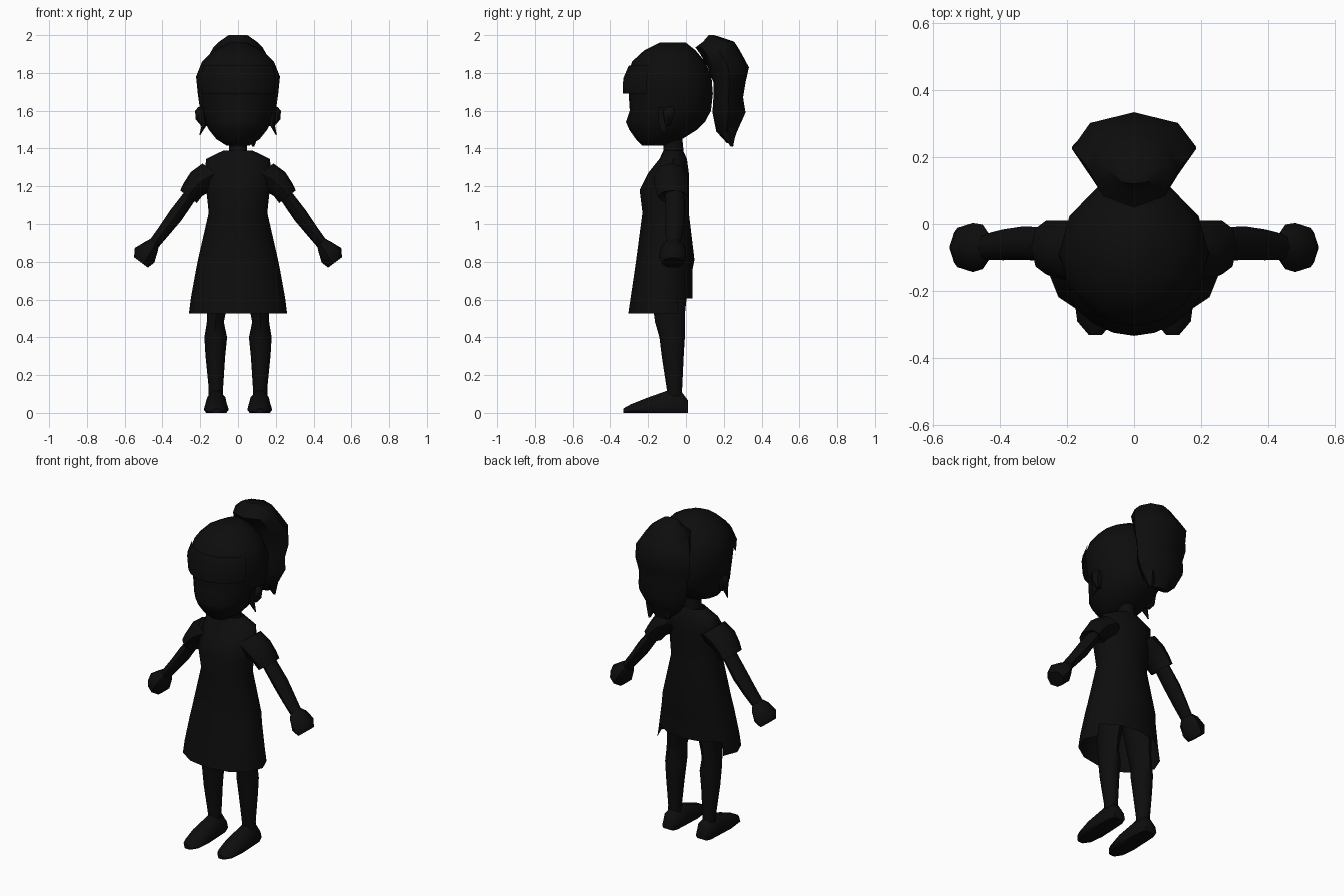
import bpy, bmesh, math
from mathutils import Vector

black = bpy.data.materials.new("black")
black.diffuse_color = (0.004, 0.004, 0.004, 1)


def loft(name, rings, n=12, caps=True, arc=None, drop=None, angle=50):
    """Skin elliptical rings (centre, U, V); arc limits the sweep in degrees."""
    bm = bmesh.new()
    cols = n + 1 if arc else n
    a0, a1 = arc or (0, 360)
    rows = []
    for c, u, v in rings:
        row = []
        for i in range(cols):
            a = math.radians(a0 + (a1 - a0) * i / n)
            p = Vector(c) + Vector(u) * math.cos(a) + Vector(v) * math.sin(a)
            p.z = max(p.z, 0)
            row.append(bm.verts.new(p))
        rows.append(row)
    for j in range(len(rows) - 1):
        for i in range(n):
            if drop and drop(j, i):
                continue
            k = (i + 1) % cols
            bm.faces.new((rows[j][i], rows[j][k], rows[j + 1][k], rows[j + 1][i]))
    if caps and not arc:
        bm.faces.new(rows[0][::-1])
        bm.faces.new(rows[-1])
    bmesh.ops.recalc_face_normals(bm, faces=bm.faces[:])
    me = bpy.data.meshes.new(name)
    bm.to_mesh(me)
    bm.free()
    ob = bpy.data.objects.new(name, me)
    bpy.context.collection.objects.link(ob)
    me.materials.append(black)
    bpy.ops.object.select_all(action='DESELECT')
    ob.select_set(True)
    bpy.context.view_layer.objects.active = ob
    bpy.ops.object.shade_smooth_by_angle(angle=math.radians(angle))
    return ob


def flat(z, rx, front, back, cx=0):
    """Horizontal ring from half width and front/back y."""
    return ((cx, (front + back) / 2, z), (rx, 0, 0), (0, (back - front) / 2, 0))


# Head, with a slightly protruding mouth
loft("head", [flat(*r) for r in (
    (1.415, .06, -.23, -.12), (1.45, .115, -.265, -.02), (1.5, .155, -.3, .06),
    (1.54, .175, -.317, .1), (1.6, .2, -.297, .132), (1.69, .213, -.303, .142),
    (1.78, .222, -.308, .135), (1.86, .19, -.285, .1), (1.92, .13, -.22, .05),
    (1.96, .05, -.14, .0))])
loft("neck", [flat(1.36, .05, -.12, -.01), flat(1.46, .045, -.12, -.02)], 8)

# Fringe shell over the forehead
loft("fringe", [flat(*r) for r in (
    (1.69, .21, -.333, .1), (1.77, .222, -.332, .1), (1.84, .2, -.302, .09))],
    8, arc=(205, 335))

# Ponytail with pointed ends
loft("ponytail", [flat(*r) for r in (
    (1.43, .05, .215, .25), (1.49, .115, .16, .27), (1.59, .165, .14, .315),
    (1.67, .165, .145, .302), (1.75, .185, .145, .315), (1.83, .185, .115, .333),
    (1.9, .15, .075, .295), (1.935, .13, .05, .275), (1.965, .1, .09, .255),
    (2.0, .05, .12, .15))], 8)
for i, (x, z) in enumerate(((.08, 1.41), (-.05, 1.44))):
    loft(f"ponytail_tip_{i}", [flat(z, .006, .235, .25, x),
                               flat(1.51, .05, .17, .27, x * .9)], 5)

# Dress with the back hem cut higher between the side panels
loft("dress", [flat(*r) for r in (
    (.525, .26, -.305, .045), (.605, .25, -.293, .035), (.76, .222, -.27, .035),
    (.81, .212, -.263, .045), (1.06, .155, -.23, .015), (1.18, .168, -.245, .017),
    (1.27, .178, -.2, .015), (1.345, .168, -.14, .005), (1.388, .08, -.12, -.015))],
    12, caps=False, drop=lambda j, i: j == 0 and 1 <= i <= 4)

for s, side in ((1, "right"), (-1, "left")):
    def limb(x, z, half, y, hy):
        """Ring across the sloping arm."""
        return ((s * x, y, z), (s * half * .8, 0, half * .6), (0, hy, 0))

    # Sleeve, arm and mitten-like hand
    loft("sleeve_" + side, [limb(.12, 1.27, .085, -.08, .085),
                            limb(.19, 1.23, .075, -.08, .09),
                            limb(.237, 1.185, .06, -.075, .085),
                            limb(.262, 1.145, .055, -.07, .08),
                            limb(.25, 1.155, .04, -.065, .06)], 8)
    loft("arm_" + side, [limb(.23, 1.185, .038, -.06, .05),
                         limb(.265, 1.135, .036, -.06, .05),
                         limb(.33, 1.045, .04, -.057, .05),
                         limb(.39, .965, .034, -.062, .046),
                         limb(.445, .895, .03, -.068, .038)], 8)
    loft("hand_" + side, [limb(.44, .903, .03, -.068, .04),
                          limb(.458, .878, .045, -.068, .068),
                          limb(.492, .832, .068, -.07, .075),
                          limb(.512, .795, .048, -.07, .058)], 7)

    # Leg with a knee
    loft("leg_" + side, [flat(z, r, f, b, s * x) for z, r, f, b, x in (
        (.09, .038, -.1, -.02, .117), (.13, .038, -.102, -.02, .117),
        (.3, .052, -.128, -.012, .12), (.4, .06, -.14, -.006, .118),
        (.48, .045, -.163, -.004, .12), (.53, .05, -.17, -.005, .115),
        (.72, .07, -.19, .015, .095))], 8)

    # Shoe with a flat sole and tapering toe
    loft("foot_" + side, [((s * .115, y, h * .2), (hx, 0, 0), (0, 0, h * .8))
                          for y, hx, h in (
        (.01, .04, .07), (-.02, .055, .112), (-.1, .06, .122),
        (-.2, .066, .085), (-.29, .054, .048), (-.33, .02, .025))], 10)

    # Ear and the thin lock of hair beside it
    loft("ear_" + side, [flat(z, r, f, b, s * x) for z, r, f, b, x in (
        (1.52, .015, -.11, -.08, .18), (1.555, .03, -.12, -.065, .195),
        (1.6, .032, -.125, -.055, .195), (1.62, .02, -.11, -.065, .19))], 6)
    loft("side_lock_" + side, [flat(z, r, f, b, s * x) for z, r, f, b, x in (
        (1.47, .003, -.12, -.114, .203), (1.53, .016, -.145, -.1, .178),
        (1.62, .012, -.15, -.1, .192))], 5)
